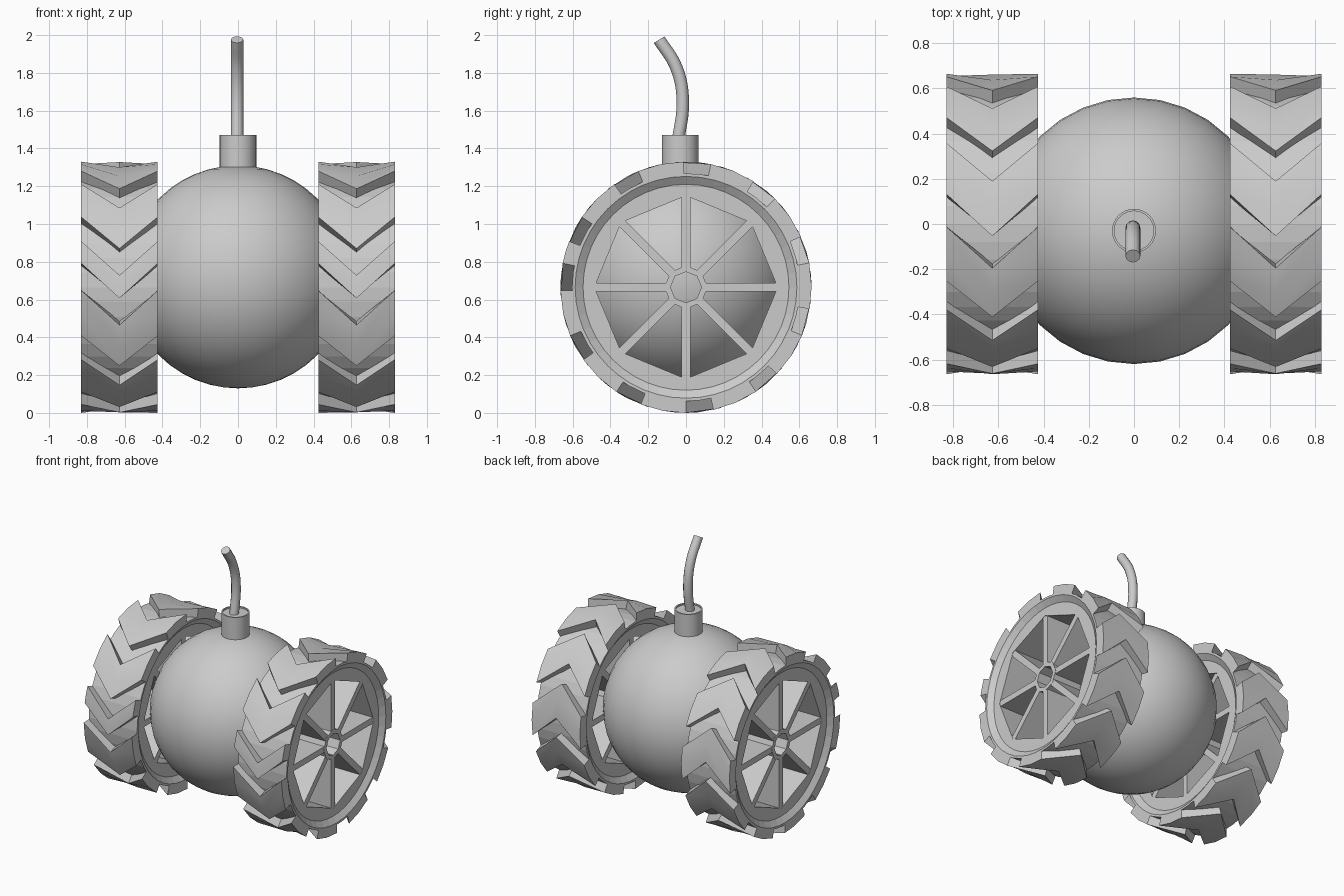
import bpy, bmesh, math
from mathutils import Vector

if "Cube" in bpy.data.objects:
    bpy.data.objects.remove(bpy.data.objects["Cube"])

WZ = 0.665                      # wheel axle height
X0, X1 = 0.425, 0.83            # wheel inner and outer faces


def pt(x, r, deg):
    """Point on the wheel; the angle runs from the front upwards."""
    a = math.radians(deg)
    return Vector((x, -r * math.cos(a), WZ + r * math.sin(a)))


def finish(name, bm, mirror=False):
    bmesh.ops.recalc_face_normals(bm, faces=bm.faces)
    me = bpy.data.meshes.new(name)
    bm.to_mesh(me)
    bm.free()
    ob = bpy.data.objects.new(name, me)
    bpy.context.collection.objects.link(ob)
    if mirror:
        m = ob.modifiers.new("Mirror", 'MIRROR')
        m.use_axis = (True, False, False)
        m.use_mirror_merge = False
    return ob


def smooth(ob):
    bpy.ops.object.select_all(action='DESELECT')
    bpy.context.view_layer.objects.active = ob
    ob.select_set(True)
    bpy.ops.object.shade_smooth_by_angle(angle=math.radians(35))


def octagon(r, deg):
    return r * math.cos(math.pi / 8) / math.cos(math.radians(deg % 45 - 22.5))


def lathe(bm, profile, n):
    """Closed ring about the axle; profile points are (x, radius, is_octagonal)."""
    rings = []
    for i in range(n):
        d = 360 * i / n
        rings.append([bm.verts.new(pt(x, octagon(r, d) if o else r, d)) for x, r, o in profile])
    k = len(profile)
    for i in range(n):
        a, b = rings[i], rings[(i + 1) % n]
        for j in range(k):
            bm.faces.new((a[j], a[(j + 1) % k], b[(j + 1) % k], b[j]))


# Round body
bpy.ops.mesh.primitive_uv_sphere_add(segments=32, ring_count=24, radius=0.59,
                                     location=(0, -0.03, 0.72))
body = bpy.context.object
body.name = "round_body"
smooth(body)

# Neck collar with a very shallow recess
bm = bmesh.new()
prof = [(0.097, 1.26), (0.097, 1.47), (0.087, 1.47), (0.087, 1.46)]
n = 32
rings = [[bm.verts.new((r * math.cos(2 * math.pi * i / n),
                        r * math.sin(2 * math.pi * i / n) - 0.03, z)) for i in range(n)]
         for r, z in prof]
for a, b in zip(rings, rings[1:]):
    for i in range(n):
        bm.faces.new((a[i], a[(i + 1) % n], b[(i + 1) % n], b[i]))
bm.faces.new(rings[0])
bm.faces.new(rings[-1])
smooth(finish("neck_collar", bm))

# Bent fuse
cu = bpy.data.curves.new("fuse", 'CURVE')
cu.dimensions = '3D'
cu.bevel_depth = 0.033
cu.bevel_resolution = 4
cu.use_fill_caps = True
cu.resolution_u = 6
sp = cu.splines.new('BEZIER')
path = [(-0.045, 1.42), (-0.017, 1.66), (-0.052, 1.83), (-0.142, 1.976)]
sp.bezier_points.add(len(path) - 1)
for p, (y, z) in zip(sp.bezier_points, path):
    p.co = (-0.005, y, z)
    p.handle_left_type = p.handle_right_type = 'AUTO'
bpy.context.collection.objects.link(bpy.data.objects.new("fuse", cu))

# Tyre carcass with an octagonal opening
bm = bmesh.new()
lathe(bm, [(X1, 0.603, 0), (X1, 0.587, 0), (0.8, 0.545, 0), (0.8, 0.485, 1),
           (0.455, 0.485, 1), (0.455, 0.545, 0), (X0, 0.587, 0), (X0, 0.603, 0)], 48)
finish("tyre", bm, True)

# Chevron tread lugs, evenly stepped with one short closing lug
starts = [34 + 33.7 * k for k in range(11)]
bm = bmesh.new()
SWEEP, GROOVE, STEPS = 16, 12.5, 2
stations = [(X0, 0), ((X0 + X1) / 2, -SWEEP), (X1, 0)]
for i, a0 in enumerate(starts):
    nxt = starts[i + 1] if i + 1 < len(starts) else starts[0] + 360
    width = nxt - a0 - GROOVE
    grid = [[[bm.verts.new(pt(x, r, a0 + off + width * s / STEPS)) for r in (0.59, 0.665)]
             for s in range(STEPS + 1)] for x, off in stations]
    for u in range(2):
        for s in range(STEPS):
            for k in range(2):
                bm.faces.new((grid[u][s][k], grid[u + 1][s][k],
                              grid[u + 1][s + 1][k], grid[u][s + 1][k]))
        for s in (0, STEPS):
            bm.faces.new((grid[u][s][0], grid[u + 1][s][0], grid[u + 1][s][1], grid[u][s][1]))
    for u in (0, 2):
        for s in range(STEPS):
            bm.faces.new((grid[u][s][0], grid[u][s + 1][0], grid[u][s + 1][1], grid[u][s][1]))
smooth(finish("tread_lugs", bm, True))

# Octagonal hub tube
bm = bmesh.new()
lathe(bm, [(0.8, 0.115, 0), (0.8, 0.082, 0), (0.48, 0.082, 0), (0.48, 0.115, 0)], 8)
finish("hub", bm, True)

# Eight deep spokes
bm = bmesh.new()
for k in range(8):
    d = 45 * k
    along = pt(0, 1, d) - Vector((0, 0, WZ))
    side = Vector((1, 0, 0)).cross(along) * 0.023
    vs = []
    for x in (0.457, 0.798):
        for r, s in ((0.1, -1), (0.1, 1), (0.485, 1), (0.485, -1)):
            vs.append(bm.verts.new(pt(x, r, d) + side * s))
    bm.faces.new(vs[:4])
    bm.faces.new(vs[4:])
    for j in range(4):
        bm.faces.new((vs[j], vs[(j + 1) % 4], vs[4 + (j + 1) % 4], vs[4 + j]))
finish("spokes", bm, True)
